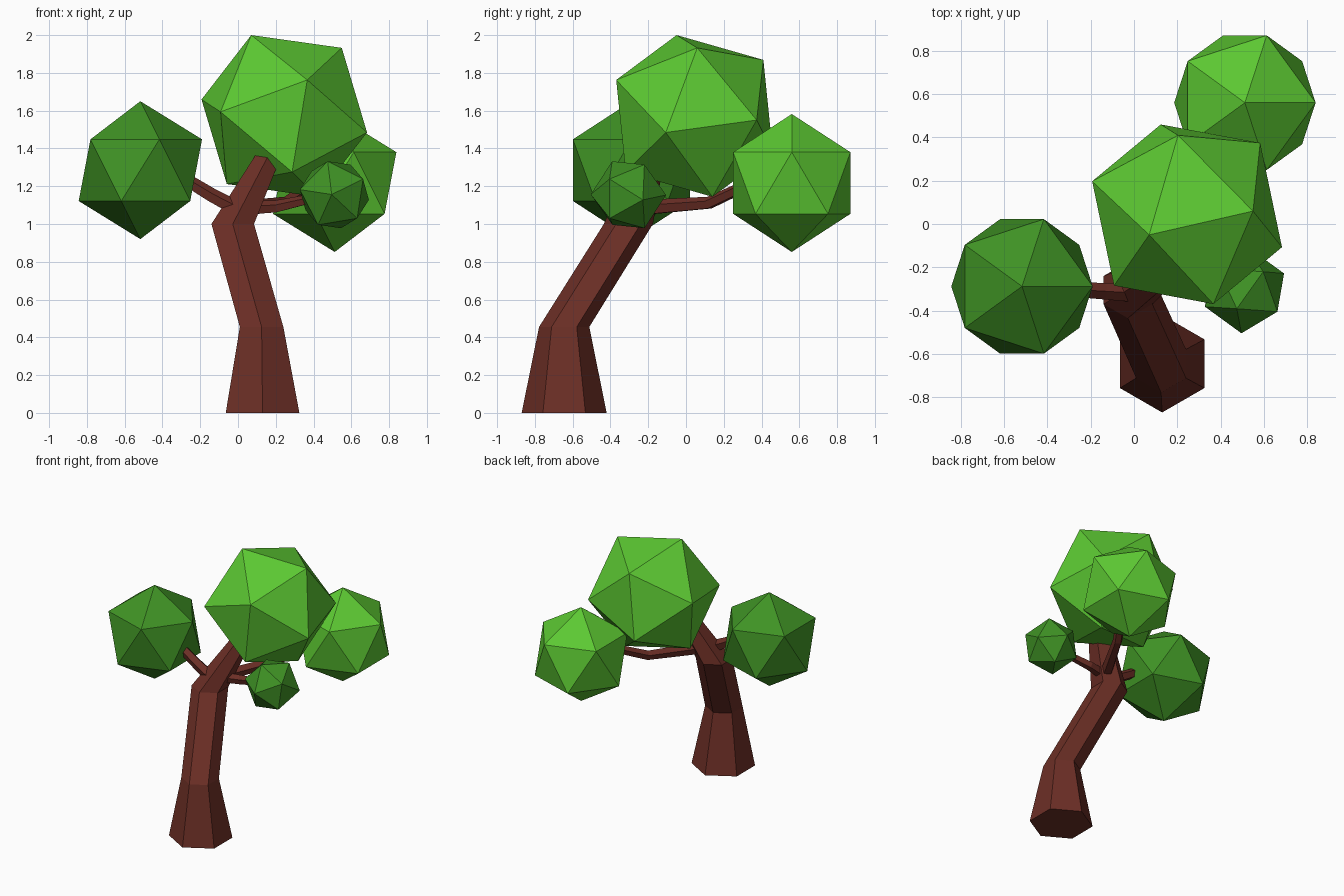
import bpy, bmesh, math
from mathutils import Vector, Matrix

cube = bpy.data.objects.get("Cube")
if cube:
    bpy.data.objects.remove(cube, do_unlink=True)


def material(name, rgb):
    mat = bpy.data.materials.new(name)
    mat.use_nodes = True
    mat.diffuse_color = (*rgb, 1)
    mat.node_tree.nodes["Principled BSDF"].inputs["Base Color"].default_value = (*rgb, 1)
    return mat


bark = material("brown_bark", (0.15, 0.028, 0.019))
light_leaf = material("light_green_leaves", (0.107, 0.58, 0.032))
dark_leaf = material("dark_green_leaves", (0.05, 0.29, 0.018))


def finish(name, bm, mat):
    bmesh.ops.recalc_face_normals(bm, faces=bm.faces)
    mesh = bpy.data.meshes.new(name)
    bm.to_mesh(mesh)
    bm.free()
    mesh.materials.append(mat)
    obj = bpy.data.objects.new(name, mesh)
    bpy.context.collection.objects.link(obj)


def limb(name, stations, sides, level=False):
    """Tapered prism through (x, y, z, radius) stations; level keeps rings horizontal."""
    bm = bmesh.new()
    points = [Vector(s[:3]) for s in stations]
    rings = []
    for i, station in enumerate(stations):
        along = points[min(i + 1, len(points) - 1)] - points[max(i - 1, 0)]
        turn = Matrix.Identity(3) if level else along.to_track_quat('Z', 'Y').to_matrix()
        ring = []
        for k in range(sides):
            a = math.pi / 2 + math.tau * k / sides
            ring.append(bm.verts.new(points[i] + turn @ Vector((math.cos(a), math.sin(a), 0)) * station[3]))
        rings.append(ring)
    for low, high in zip(rings, rings[1:]):
        for k in range(sides):
            n = (k + 1) % sides
            bm.faces.new((low[k], low[n], high[n], high[k]))
    bm.faces.new(rings[0][::-1])
    bm.faces.new(rings[-1])
    finish(name, bm, bark)


def foliage(name, centre, radius, mat, pole=(0, 0, 1), side=(1, 0, 0)):
    """Icosahedron with one corner towards pole and a neighbouring corner towards side."""
    z = Vector(pole).normalized()
    y = z.cross(Vector(side)).normalized()
    turn = Matrix((y.cross(z), y, z)).transposed().to_4x4()
    bm = bmesh.new()
    bmesh.ops.create_icosphere(bm, subdivisions=1, radius=radius,
                               matrix=Matrix.Translation(centre) @ turn)
    finish(name, bm, mat)


# Leaning trunk with a flared foot
limb("trunk", [(0.13, -0.645, 0, 0.225), (0.125, -0.645, 0.455, 0.133),
               (-0.028, -0.305, 1.0, 0.13), (0.18, -0.18, 1.4, 0.075)], 6, level=True)

# Branches
limb("right_branch", [(0.03, -0.32, 1.06, 0.045), (-0.14, -0.31, 1.15, 0.04),
                      (-0.32, -0.3, 1.26, 0.035)], 5)
limb("back_branch", [(0.03, -0.28, 1.08, 0.045), (0.25, 0.12, 1.11, 0.035),
                     (0.45, 0.42, 1.25, 0.03)], 5)
limb("left_branch", [(0.02, -0.28, 1.08, 0.04), (0.2, -0.25, 1.09, 0.035),
                     (0.42, -0.29, 1.14, 0.025)], 5)

# Leaf clumps
foliage("crown_foliage", (0.245, 0.045, 1.572), 0.472, light_leaf,
        (-0.175, -0.095, 0.428), (0.305, 0.015, 0.358))
foliage("back_foliage", (0.512, 0.56, 1.217), 0.365, light_leaf)
foliage("right_foliage", (-0.517, -0.288, 1.285), 0.365, dark_leaf)
foliage("left_foliage", (0.51, -0.305, 1.155), 0.2, dark_leaf,
        (-0.035, -0.085, 0.175), (0.08, 0.075, 0.165))
